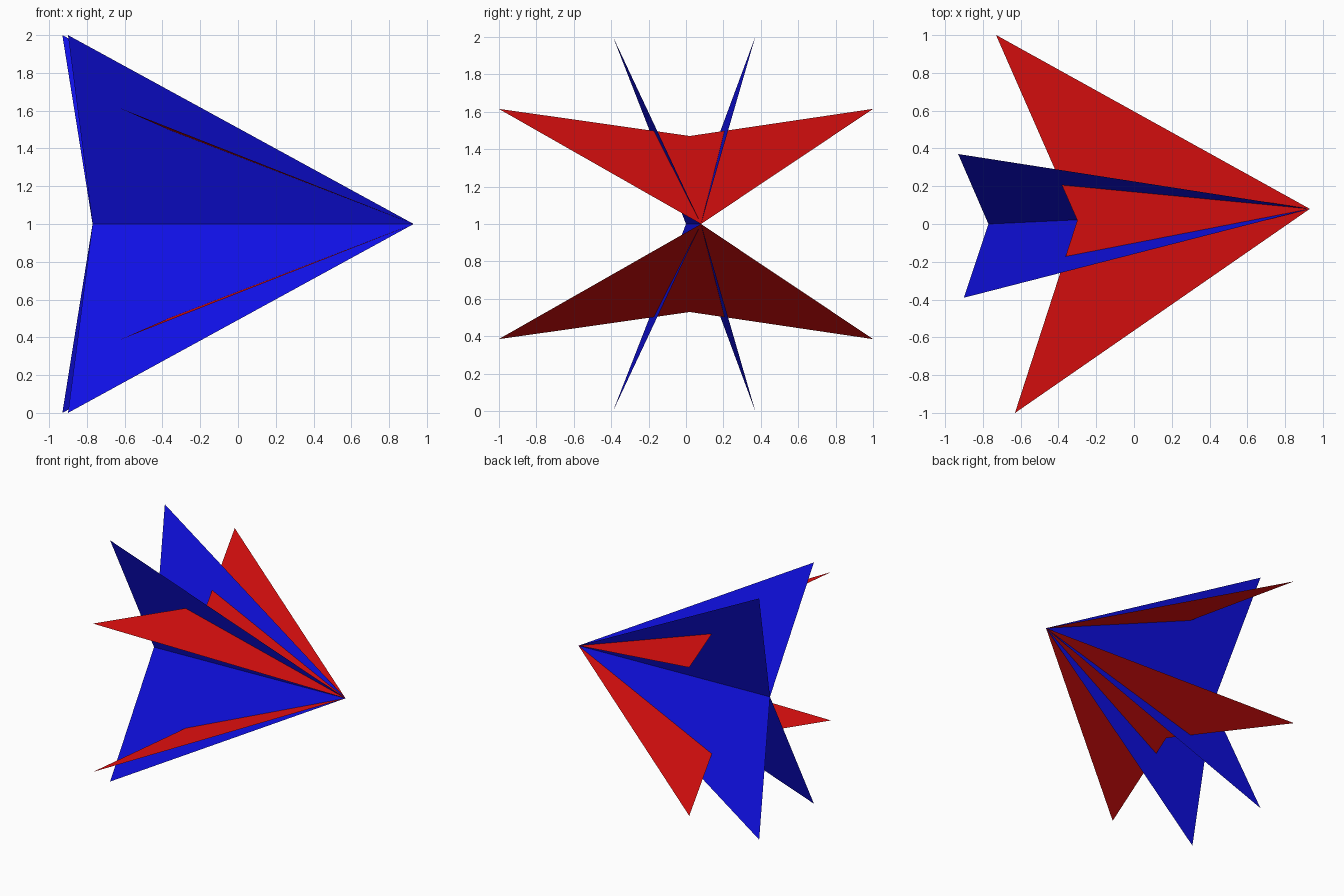
import bpy
from mathutils import Vector

cube = bpy.data.objects.get("Cube")
if cube:
    bpy.data.objects.remove(cube)


def make_material(name, rgb):
    mat = bpy.data.materials.new(name)
    mat.use_nodes = True
    colour = (*rgb, 1.0)
    mat.diffuse_color = colour
    mat.node_tree.nodes["Principled BSDF"].inputs["Base Color"].default_value = colour
    return mat


blue = make_material("deep blue", (0.005, 0.005, 0.8))
red = make_material("bright red", (0.8, 0.005, 0.005))

# Shared points; heights are measured from the mid plane at MID
MID = 1.0
NOSE = Vector((0.93, 0.08, 0))
TAIL = Vector((-0.77, 0, 0))
RIDGE = Vector((-0.30, 0.02, 0.47))


def paper_blade(name, root, tip, mat):
    """Thin triangular blade from the nose, mirrored above and below the mid plane."""
    corners = [NOSE, Vector(tip), root]
    mesh = bpy.data.meshes.new(name)
    mesh.from_pydata(corners, [], [(0, 1, 2)])
    mesh.materials.append(mat)
    obj = bpy.data.objects.new(name, mesh)
    obj.location.z = MID
    bpy.context.collection.objects.link(obj)
    mirror = obj.modifiers.new("Mirror", 'MIRROR')
    mirror.use_axis = (False, False, True)
    return obj


# Steep blue fins, meeting along the line from nose to tail
paper_blade("front_fins", TAIL, (-0.90, -0.39, 1), blue)
paper_blade("back_fins", TAIL, (-0.93, 0.37, 1), blue)

# Wide red wings, meeting along the ridge
paper_blade("front_wings", RIDGE, (-0.63, -1, 0.615), red)
paper_blade("back_wings", RIDGE, (-0.73, 1, 0.615), red)
